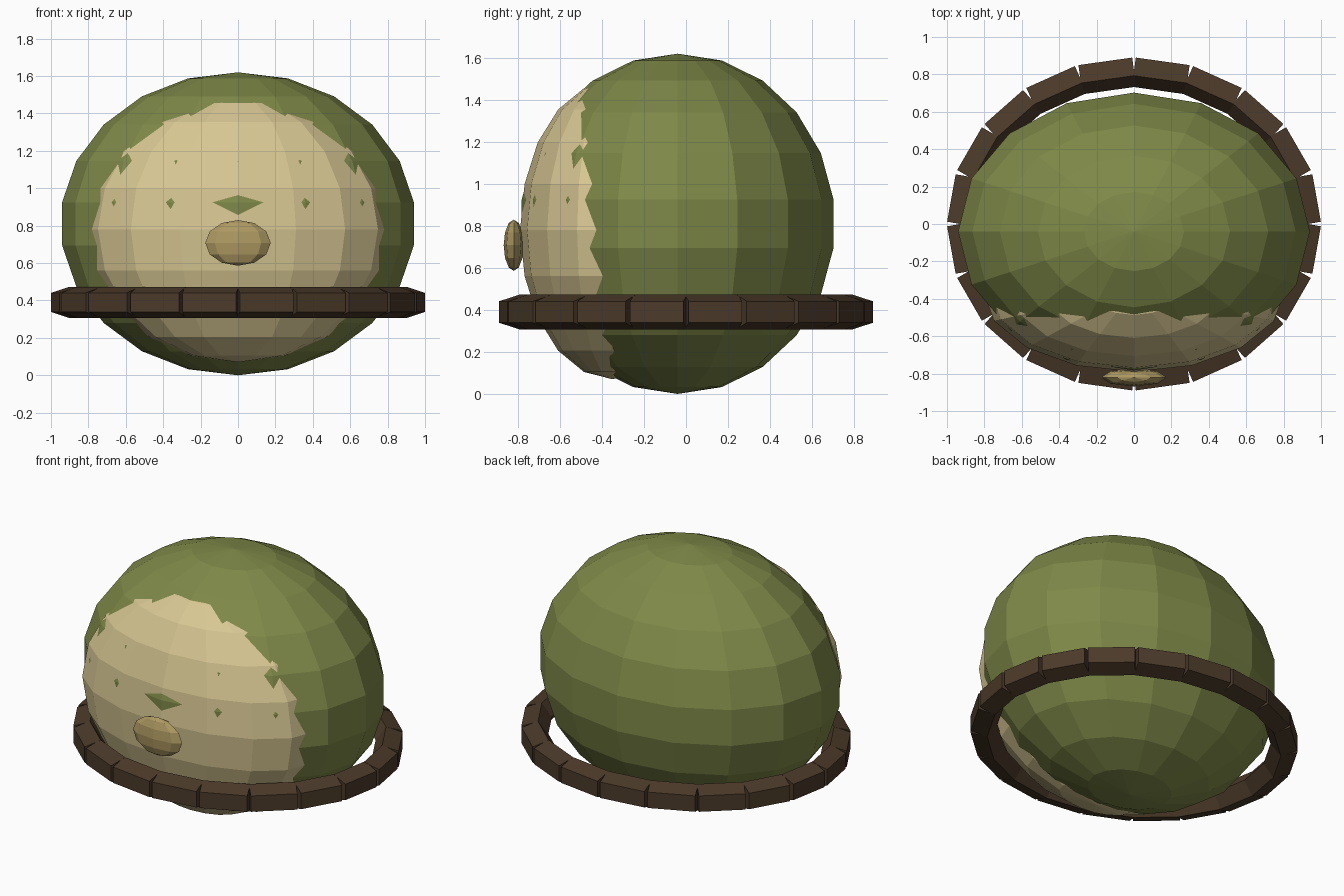
import bpy, bmesh
from math import sin, cos, pi
from mathutils import Vector

if "Cube" in bpy.data.objects:
    bpy.data.objects.remove(bpy.data.objects["Cube"])


def material(name, color):
    m = bpy.data.materials.new(name)
    m.diffuse_color = (*color, 1)
    m.use_nodes = True
    m.node_tree.nodes["Principled BSDF"].inputs["Base Color"].default_value = m.diffuse_color
    return m


def add_object(name, bm, mat):
    bmesh.ops.recalc_face_normals(bm, faces=bm.faces)
    mesh = bpy.data.meshes.new(name)
    bm.to_mesh(mesh)
    bm.free()
    mesh.materials.append(mat)
    ob = bpy.data.objects.new(name, mesh)
    bpy.context.collection.objects.link(ob)
    return ob


def ellipsoid(name, center, radii, segments, rings, mat):
    bm = bmesh.new()
    bmesh.ops.create_uvsphere(bm, u_segments=segments, v_segments=rings, radius=1)
    bmesh.ops.scale(bm, vec=radii, verts=bm.verts)
    bmesh.ops.translate(bm, vec=center, verts=bm.verts)
    return add_object(name, bm, mat)


green = material("green", (0.21, 0.25, 0.065))
tan = material("tan", (0.68, 0.57, 0.29))
ochre = material("ochre", (0.42, 0.32, 0.12))
brown = material("brown", (0.07, 0.042, 0.022))

# Round body, paler belly and navel
ellipsoid("body", (0, -0.04, 0.81), (0.95, 0.75, 0.81), 16, 11, green)
ellipsoid("belly", (0, -0.35, 0.78), (0.81, 0.44, 0.71), 16, 10, tan)
ellipsoid("navel", (0, -0.82, 0.708), (0.175, 0.048, 0.122), 8, 6, ochre)

# Rope belt: short five-sided rods laid end to end around an ellipse
COUNT, SIDES, R = 20, 5, 0.087
up = Vector((0, 0, 1))


def ring_point(k):
    a = 2 * pi * k / COUNT
    return Vector((0.93 * cos(a), 0.82 * sin(a), 0.39))


bm = bmesh.new()
for k in range(COUNT):
    p, q = ring_point(k), ring_point(k + 1)
    out = (q - p).normalized().cross(up)
    ends = []
    for c in (p, q):
        ring = []
        for i in range(SIDES):
            a = 2 * pi * (i + 0.5) / SIDES
            ring.append(bm.verts.new(c + out * R * cos(a) + up * R * sin(a)))
        bm.faces.new(ring)
        ends.append(ring)
    for i in range(SIDES):
        j = (i + 1) % SIDES
        bm.faces.new((ends[0][i], ends[0][j], ends[1][j], ends[1][i]))
add_object("rope_belt", bm, brown)
